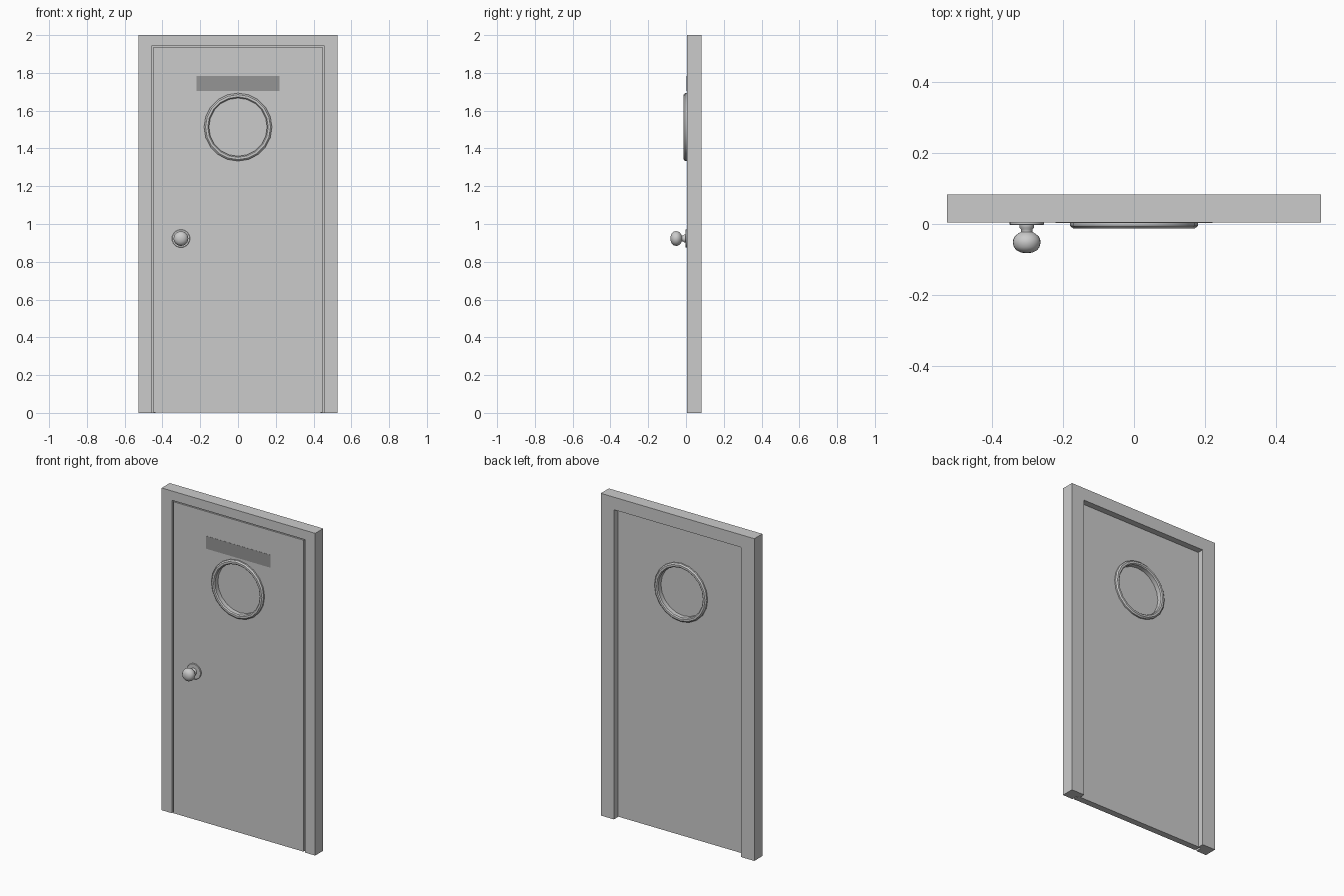
import bpy, bmesh, math

if "Cube" in bpy.data.objects:
    bpy.data.objects.remove(bpy.data.objects["Cube"])

F, M, B = 0.004, 0.044, 0.083      # front, rebate and back planes
WIN_Z, SIDES = 1.513, 20


def finish(name, bm, smooth=None):
    bmesh.ops.recalc_face_normals(bm, faces=bm.faces)
    me = bpy.data.meshes.new(name)
    bm.to_mesh(me)
    bm.free()
    ob = bpy.data.objects.new(name, me)
    bpy.context.collection.objects.link(ob)
    bpy.ops.object.select_all(action='DESELECT')
    ob.select_set(True)
    bpy.context.view_layer.objects.active = ob
    if smooth:
        bpy.ops.object.shade_smooth_by_angle(angle=math.radians(smooth))
    return ob


def lathe(name, profile, cx, cz, n, smooth, closed=False):
    """Spin an (r, y) profile around an axis parallel to y."""
    bm = bmesh.new()
    rings = [[bm.verts.new((cx + r * math.cos(2 * math.pi * i / n), y,
                            cz + r * math.sin(2 * math.pi * i / n)))
              for i in range(n)] for r, y in profile]
    pairs = list(zip(rings, rings[1:]))
    if closed:
        pairs.append((rings[-1], rings[0]))
    for a, b in pairs:
        for i in range(n):
            j = (i + 1) % n
            bm.faces.new((a[i], a[j], b[j], b[i]))
    if not closed:
        bm.faces.new(rings[0])
        bm.faces.new(rings[-1])
    return finish(name, bm, smooth)


def box(name, x, y0, y1, z0, z1):
    bm = bmesh.new()
    bmesh.ops.create_cube(bm, size=1)
    for v in bm.verts:
        v.co = (v.co.x * 2 * x, y0 if v.co.y < 0 else y1, z0 if v.co.z < 0 else z1)
    return finish(name, bm)


def tint(ob, grey):
    mat = bpy.data.materials.new(ob.name)
    mat.diffuse_color = (grey, grey, grey, 1)
    mat.use_nodes = True
    mat.node_tree.nodes["Principled BSDF"].inputs["Base Color"].default_value = mat.diffuse_color
    ob.data.materials.append(mat)


# Frame: rebated profile (inset, y) swept up, across and down
profile = [(0, F), (0.07, F), (0.07, M), (0.09, M), (0.09, B), (0, B)]
bm = bmesh.new()
sections = []
for side, top in ((-1, 0), (-1, 1), (1, 1), (1, 0)):
    sections.append([bm.verts.new((side * (0.527 - d), y,
                                   (2 - max(0, d - 0.012)) * top))
                     for d, y in profile])
for a, b in zip(sections, sections[1:]):
    for i in range(len(profile)):
        j = (i + 1) % len(profile)
        bm.faces.new((a[i], a[j], b[j], b[i]))
bm.faces.new(sections[0])
bm.faces.new(sections[-1])
finish("door_frame", bm)

# Door leaf with a round window opening
cutter = lathe("window_cutter", [(0.165, -0.1), (0.165, 0.1)], 0, WIN_Z, SIDES, None)
cutter.hide_render = True
door = box("door_leaf", 0.447, F, M, 0.003, 1.936)
mod = door.modifiers.new("window_hole", 'BOOLEAN')
mod.operation = 'DIFFERENCE'
mod.object = cutter
bpy.ops.object.modifier_apply(modifier=mod.name)
bpy.data.objects.remove(cutter)

# Window rim, raised and chamfered on both faces, and its glass
rim = [(0.18, -0.005), (0.172, -0.012), (0.16, -0.012), (0.154, -0.006)]
mid = F + M
rim += [(r, mid - y) for r, y in reversed(rim)]
lathe("window_rim", rim, 0, WIN_Z, SIDES, 25, closed=True)
glass = lathe("window_glass", [(0.158, mid / 2 - 0.002), (0.158, mid / 2 + 0.002)],
              0, WIN_Z, SIDES, None)
tint(glass, 0.6)

# Blank dark sign plate above the window
sign = box("sign_plate", 0.221, F - 0.001, F, 1.705, 1.784)
tint(sign, 0.3)

# Knob with its round backplate
lathe("knob_backplate", [(0.048, F), (0.048, -0.001), (0.046, -0.003)],
      -0.302, 0.923, 24, 30)
lathe("door_knob", [(0.021, -0.002), (0.021, -0.01), (0.016, -0.015),
                    (0.016, -0.022), (0.024, -0.027), (0.033, -0.034),
                    (0.038, -0.044), (0.039, -0.053), (0.036, -0.065),
                    (0.029, -0.074), (0.017, -0.080), (0.005, -0.082)],
      -0.302, 0.923, 24, 50)
